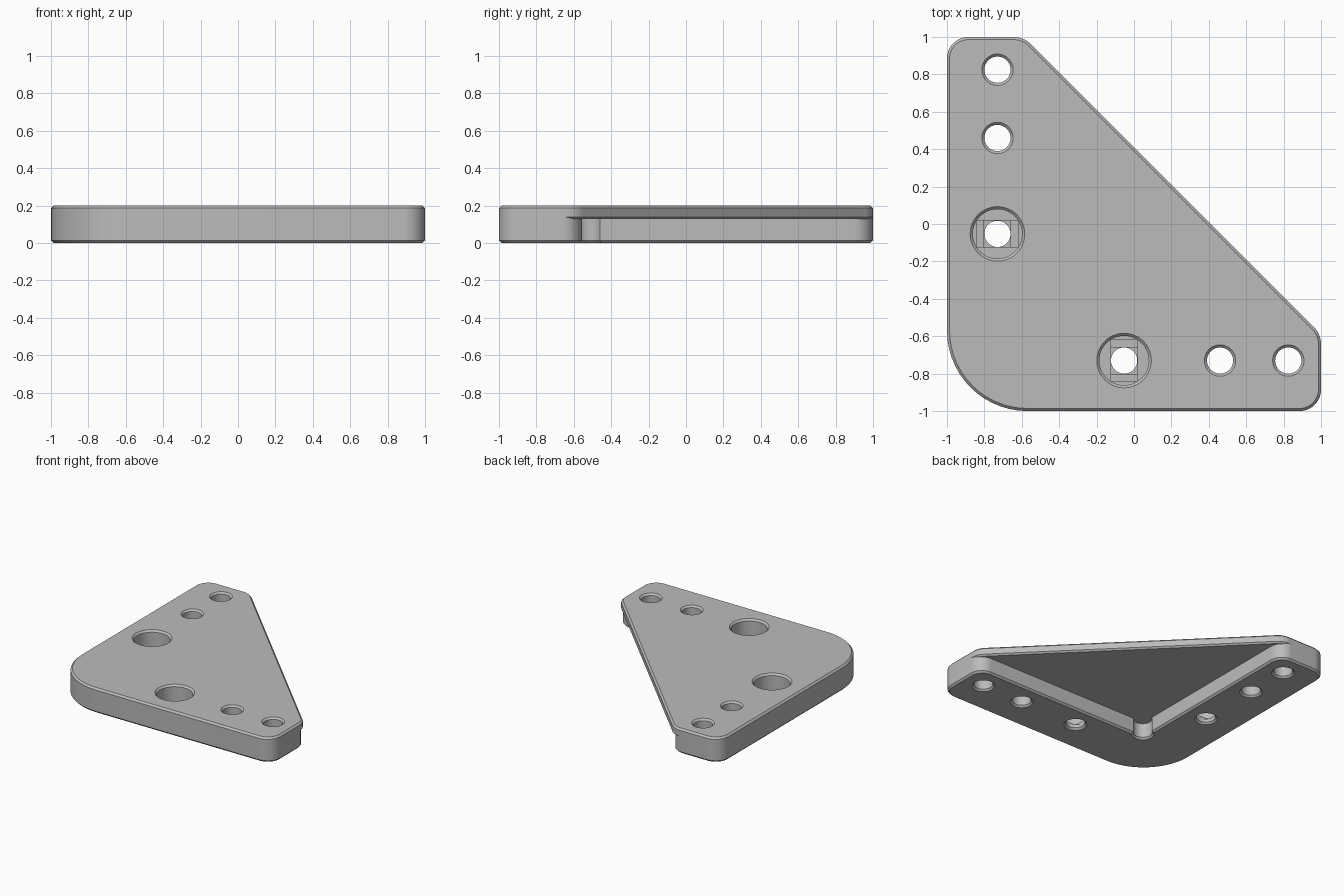
import bpy
import bmesh
from math import cos, sin, tan, pi, radians
from mathutils import Vector

cube = bpy.data.objects.get("Cube")
if cube:
    bpy.data.objects.remove(cube, do_unlink=True)

grey = bpy.data.materials.new("mid grey")
grey.use_nodes = True
COLOUR = (0.5, 0.5, 0.5, 1)
grey.diffuse_color = COLOUR
grey.node_tree.nodes["Principled BSDF"].inputs["Base Color"].default_value = COLOUR

HEIGHT, DECK, CHAMFER = 0.2, 0.128, 0.014
INNER = -0.556          # inner wall of both legs
HYP = 0.41              # x + y along the sloping edge


def fillet(x, y, r, before, after, steps=14):
    """Points rounding the corner (x, y) between two neighbouring points."""
    p = Vector((x, y))
    a = (Vector(before) - p).normalized()
    b = (Vector(after) - p).normalized()
    half = a.angle(b) / 2
    start, end = p + a * r / tan(half), p + b * r / tan(half)
    centre = p + (a + b).normalized() * r / sin(half)
    u, v = start - centre, end - centre
    sweep = u.angle(v)
    return [centre + (u * sin((1 - t) * sweep) + v * sin(t * sweep)) / sin(sweep)
            for t in (i / steps for i in range(steps + 1))]


def rounded(corners):
    pts = []
    for i, (x, y, r) in enumerate(corners):
        before, after = corners[i - 1][:2], corners[(i + 1) % len(corners)][:2]
        pts += fillet(x, y, r, before, after) if r else [Vector((x, y))]
    return pts


def inset(pts, d):
    """Offset a counter-clockwise outline inward by d."""
    out = []
    for i, p in enumerate(pts):
        a = (p - pts[i - 1]).normalized()
        b = (pts[(i + 1) % len(pts)] - p).normalized()
        na, nb = Vector((-a.y, a.x)), Vector((-b.y, b.x))
        out.append(p + (na + nb) * d / (1 + na.dot(nb)))
    return out


def loft(name, layers):
    """Closed solid through a stack of (outline, z) rings."""
    bm = bmesh.new()
    rings = [[bm.verts.new((p[0], p[1], z)) for p in pts] for pts, z in layers]
    n = len(rings[0])
    for low, high in zip(rings, rings[1:]):
        for i in range(n):
            j = (i + 1) % n
            bm.faces.new((low[i], low[j], high[j], high[i]))
    bm.faces.new(rings[0][::-1])
    bm.faces.new(rings[-1])
    mesh = bpy.data.meshes.new(name)
    bm.to_mesh(mesh)
    bm.free()
    mesh.materials.append(grey)
    obj = bpy.data.objects.new(name, mesh)
    bpy.context.collection.objects.link(obj)
    return obj


def lathe(name, x, y, profile, steps=48):
    ring = [(cos(2 * pi * i / steps), sin(2 * pi * i / steps)) for i in range(steps)]
    return loft(name, [([(x + r * c, y + r * s) for c, s in ring], z) for r, z in profile])


def box(name, x, y, w, d, z0, z1):
    pts = [(x - w, y - d), (x + w, y - d), (x + w, y + d), (x - w, y + d)]
    return loft(name, [(pts, z0), (pts, z1)])


def combine(target, tool, operation):
    tool.hide_render = True
    mod = target.modifiers.new(operation.lower(), "BOOLEAN")
    mod.operation, mod.solver, mod.object = operation, "EXACT", tool
    bpy.context.view_layer.objects.active = target
    bpy.ops.object.modifier_apply(modifier=mod.name)
    bpy.data.objects.remove(tool, do_unlink=True)


# Triangular deck plate, chamfered above and below
deck = rounded([(-1, -1, 0.43), (1, -1, 0.115), (1, HYP - 1, 0.13),
                (HYP - 1, 1, 0.13), (-1, 1, 0.115)])
bracket = loft("corner_bracket", [
    (inset(deck, 0.012), DECK), (deck, DECK + 0.012),
    (deck, HEIGHT - CHAMFER), (inset(deck, CHAMFER), HEIGHT)])

# L-shaped legs with a round relief in the inner corner
outer = rounded([(-1, 1, 0.115), (-1, -1, 0.43), (1, -1, 0.115),
                 (1, INNER, 0.105), (INNER, INNER, 0), (INNER, 1, 0.105)])
corner = next(i for i, p in enumerate(outer) if (p - Vector((INNER, INNER))).length < 1e-5)
relief = [Vector((-0.52 + 0.07 * cos(a), -0.52 + 0.07 * sin(a)))
          for a in (radians(-31 - 208 * i / 24) for i in range(25))]
legs_outline = outer[:corner] + relief + outer[corner + 1:]
legs = loft("legs", [(inset(legs_outline, CHAMFER), 0), (legs_outline, CHAMFER),
                     (legs_outline, 0.165)])
combine(bracket, legs, "UNION")

# Holes repeat on both legs, mirrored across the diagonal
ROW, HOLE, BORE = -0.73, 0.07, 0.132
through = [(HOLE + 0.024, -0.01), (HOLE, CHAMFER), (HOLE, HEIGHT - CHAMFER),
           (HOLE + 0.024, HEIGHT + 0.01)]
counterbore = [(BORE, 0.06), (BORE, HEIGHT - CHAMFER), (BORE + 0.024, HEIGHT + 0.01)]
for swap in (False, True):
    for along in (0.825, 0.46, -0.053):
        x, y = (along, ROW) if swap else (ROW, along)
        combine(bracket, lathe("hole_cutter", x, y, through), "DIFFERENCE")
    # Counterbore with a slot and a square step below its floor
    combine(bracket, lathe("bore_cutter", x, y, counterbore), "DIFFERENCE")
    w, d = (0.071, 0.112) if swap else (0.112, 0.071)
    combine(bracket, box("slot_cutter", x, y, w, d, 0.05, 0.08), "DIFFERENCE")
    combine(bracket, box("square_cutter", x, y, 0.071, 0.071, 0.04, 0.08), "DIFFERENCE")

# Smooth round walls, crisp chamfers
bpy.ops.object.select_all(action="DESELECT")
bracket.select_set(True)
bpy.context.view_layer.objects.active = bracket
bpy.ops.object.shade_smooth_by_angle(angle=radians(25))
